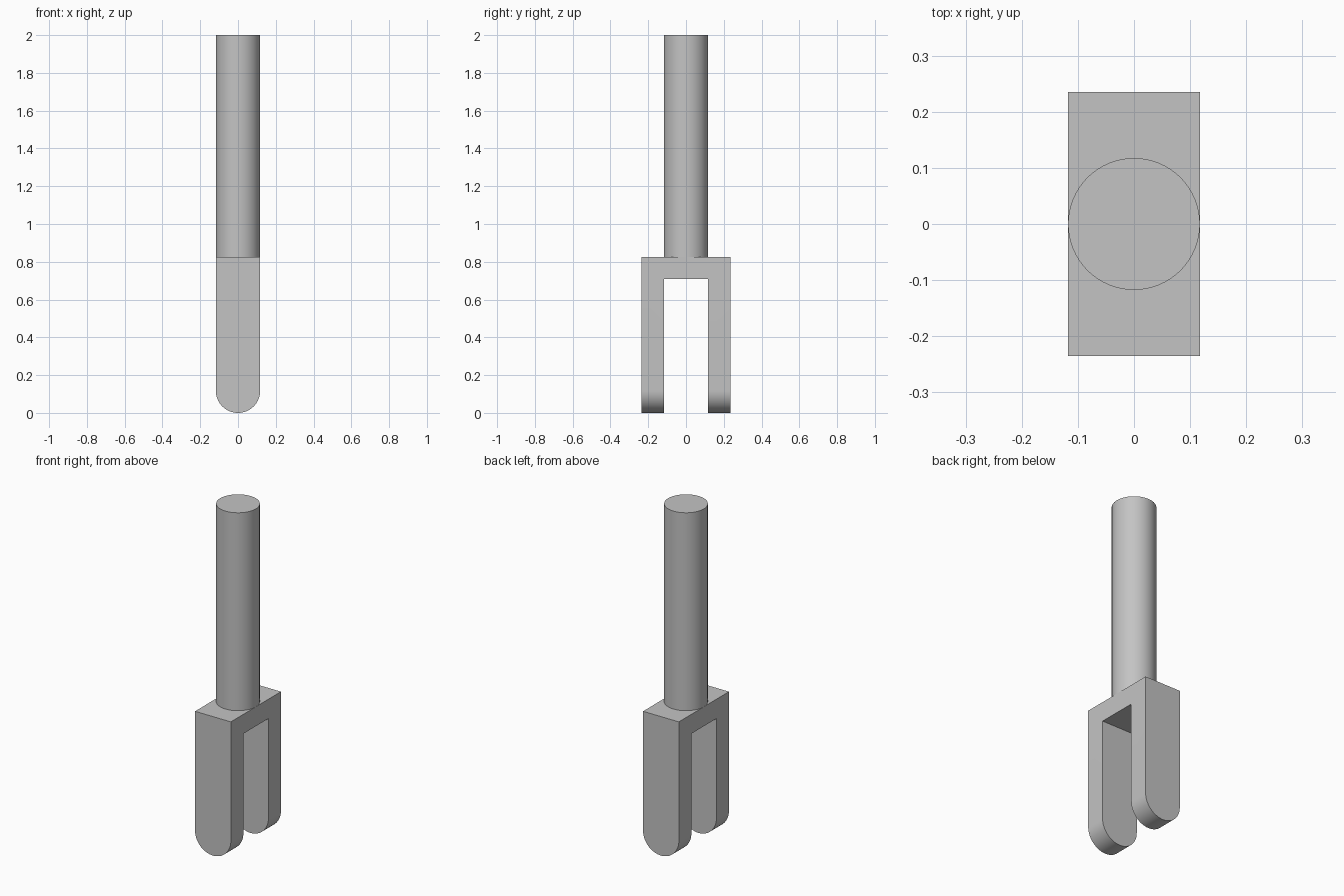
import bpy, bmesh
from math import pi, cos, sin, radians

old = bpy.data.objects.get("Cube")
if old:
    bpy.data.objects.remove(old, do_unlink=True)

RADIUS = 0.1175          # shaft radius, also half the fork width
HALF_DEPTH = 2 * RADIUS  # fork reach along y
FORK_TOP = 0.825
SLOT_TOP = 0.71
TOP = 2.0

grey = bpy.data.materials.new("plain grey")
grey.use_nodes = True
COLOUR = (0.55, 0.55, 0.55, 1)
grey.diffuse_color = COLOUR
grey.node_tree.nodes["Principled BSDF"].inputs["Base Color"].default_value = COLOUR


def finish(obj):
    """Give the part its material and smooth its curved faces."""
    obj.data.materials.clear()
    obj.data.materials.append(grey)
    bpy.ops.object.select_all(action='DESELECT')
    obj.select_set(True)
    bpy.context.view_layer.objects.active = obj
    bpy.ops.object.shade_smooth_by_angle(angle=radians(30))


def extrude_profile(name, profile, half_depth):
    """Extrude an (x, z) outline along y, centred on y = 0."""
    bm = bmesh.new()
    face = bm.faces.new([bm.verts.new((x, -half_depth, z)) for x, z in profile])
    grown = bmesh.ops.extrude_face_region(bm, geom=[face])["geom"]
    verts = [v for v in grown if isinstance(v, bmesh.types.BMVert)]
    bmesh.ops.translate(bm, vec=(0, 2 * half_depth, 0), verts=verts)
    bmesh.ops.recalc_face_normals(bm, faces=bm.faces)
    mesh = bpy.data.meshes.new(name)
    bm.to_mesh(mesh)
    bm.free()
    obj = bpy.data.objects.new(name, mesh)
    bpy.context.collection.objects.link(obj)
    return obj


# Fork: block with a half-round lower end
STEPS = 32
arc = [pi + pi * i / STEPS for i in range(STEPS + 1)]
outline = [(RADIUS * cos(a), RADIUS + RADIUS * sin(a)) for a in arc]
outline += [(RADIUS, FORK_TOP), (-RADIUS, FORK_TOP)]
fork = extrude_profile("fork", outline, HALF_DEPTH)

# Slot between the two prongs, open sideways and below
slot_outline = [(-1, -1), (1, -1), (1, SLOT_TOP), (-1, SLOT_TOP)]
cutter = extrude_profile("slot_cutter", slot_outline, RADIUS)
cutter.hide_render = True
cut = fork.modifiers.new("slot", 'BOOLEAN')
cut.operation = 'DIFFERENCE'
cut.solver = 'EXACT'
cut.object = cutter
bpy.context.view_layer.objects.active = fork
bpy.ops.object.modifier_apply(modifier=cut.name)
bpy.data.objects.remove(cutter, do_unlink=True)
finish(fork)

# Round shaft standing on the fork
bpy.ops.mesh.primitive_cylinder_add(
    vertices=64, radius=RADIUS, depth=TOP - FORK_TOP,
    location=(0, 0, (TOP + FORK_TOP) / 2))
shaft = bpy.context.object
shaft.name = "shaft"
finish(shaft)
